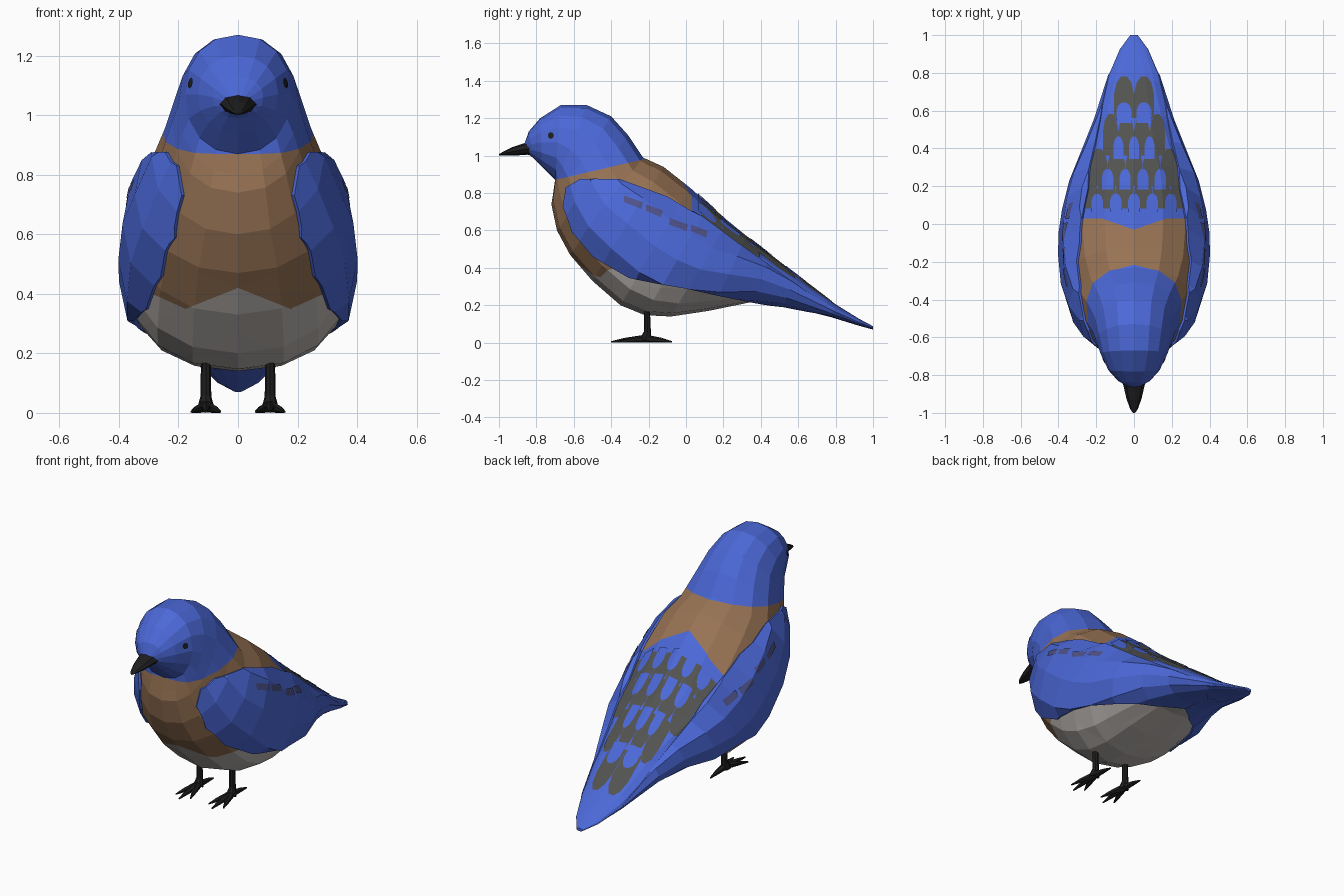
import bpy, bmesh, math
from mathutils import Vector

if "Cube" in bpy.data.objects:
    bpy.data.objects.remove(bpy.data.objects["Cube"])


def material(name, rgb):
    m = bpy.data.materials.new(name)
    m.diffuse_color = (*rgb, 1)
    m.use_nodes = True
    m.node_tree.nodes["Principled BSDF"].inputs["Base Color"].default_value = m.diffuse_color
    return m


BLUE = material("blue_plumage", (0.070, 0.138, 0.68))
BROWN = material("brown_breast", (0.31, 0.17, 0.088))
GREY = material("pale_grey_belly", (0.50, 0.465, 0.44))
DARK = material("dark_grey_feather", (0.085, 0.085, 0.08))
DUSK = material("dusky_wing_mark", (0.078, 0.085, 0.25))
BLACK = material("black", (0.013, 0.013, 0.013))


def make(name, bm, mats, mirror=False):
    me = bpy.data.meshes.new(name)
    bm.to_mesh(me)
    ob = bpy.data.objects.new(name, me)
    bpy.context.collection.objects.link(ob)
    for m in mats:
        me.materials.append(m)
    if mirror:
        mod = ob.modifiers.new("mirror", 'MIRROR')
        mod.use_mirror_merge = False
    return ob


def loft(rings, n, power=0.92):
    """Skin rings given as (top y, top z, bottom y, bottom z, half width)."""
    bm = bmesh.new()
    sp = lambda v: math.copysign(abs(v) ** power, v) if abs(v) > 1e-6 else 0.0
    loops = []
    for ty, tz, by, bz, w in rings:
        t, b = Vector((0, ty, tz)), Vector((0, by, bz))
        c, h = (t + b) / 2, (t - b) / 2
        loops.append([bm.verts.new(c + h * sp(math.cos(a)) + Vector((w * sp(math.sin(a)), 0, 0)))
                      for a in (2 * math.pi * i / n for i in range(n))])
    for p, q in zip(loops, loops[1:]):
        for i in range(n):
            j = (i + 1) % n
            bm.faces.new((p[i], p[j], q[j], q[i]))
    bm.faces.new(loops[0])
    bm.faces.new(loops[-1])
    bmesh.ops.recalc_face_normals(bm, faces=bm.faces)
    return bm


def geom(bm):
    return bm.verts[:] + bm.edges[:] + bm.faces[:]


def clip(src, poly, axis, lift=0.0):
    """Patch of src inside a convex outline, seen along +x or +z, lifted off the surface."""
    bm = src.copy()
    bm.normal_update()
    bmesh.ops.delete(bm, geom=[f for f in bm.faces if f.normal[axis] < 0.02 and
                               (axis == 2 or f.calc_center_median().x < 0.001)], context='FACES')
    to3 = (lambda p: Vector((0, p[0], p[1]))) if axis == 0 else (lambda p: Vector((p[0], p[1], 0)))
    pts = [to3(p) for p in poly]
    mid = sum(pts, Vector()) / len(pts)
    up = Vector((1, 0, 0)) if axis == 0 else Vector((0, 0, 1))
    for p, q in zip(pts, pts[1:] + pts[:1]):
        no = (q - p).cross(up).normalized()
        if no.dot(mid - p) > 0:
            no = -no
        bmesh.ops.bisect_plane(bm, geom=geom(bm), dist=1e-5, plane_co=p, plane_no=no, clear_outer=True)
    bm.normal_update()
    for v in bm.verts:
        v.co += v.normal * lift
    return bm


def join(parts):
    out = bmesh.new()
    for p in parts:
        me = bpy.data.meshes.new("temp")
        p.to_mesh(me)
        out.from_mesh(me)
        bpy.data.meshes.remove(me)
    return out


# Body, head and tail in one skin
body = loft([
    (-.865, 1.06, -.86, 1.02, .025), (-.84, 1.13, -.82, .99, .085), (-.78, 1.20, -.77, .94, .135),
    (-.67, 1.27, -.70, .87, .178), (-.53, 1.27, -.71, .80, .20), (-.40, 1.21, -.72, .74, .222),
    (-.31, 1.11, -.69, .60, .262), (-.23, .99, -.62, .47, .318), (-.12, .94, -.50, .33, .358),
    (.02, .83, -.35, .20, .372), (.12, .74, -.22, .147, .37), (.22, .65, -.08, .14, .352),
    (.32, .57, .12, .17, .315), (.45, .47, .34, .215, .25), (.58, .37, .52, .20, .198),
    (.80, .205, .77, .138, .135), (.93, .125, .92, .092, .075), (1, .088, 1, .07, .02)], 16)
plain = body.copy()

# Colour borders are cut into the body so that they run clean
for co, no in [((0, -.7, .87), (0, -.234, 1)), ((0, .47, 0), (0, 1, 0)), ((0, .03, 0), (0, 1, 0)),
               ((0, -.03, 0), (.35, -1, 0)), ((0, -.03, 0), (-.35, -1, 0)),
               ((0, 0, .42), (.4, 0, 1)), ((0, 0, .42), (-.4, 0, 1)),
               ((0, 0, .27), (.45, 0, -1)), ((0, 0, .27), (-.45, 0, -1))]:
    bmesh.ops.bisect_plane(body, geom=geom(body), dist=1e-5, plane_co=co, plane_no=Vector(no).normalized())
for f in body.faces:
    x, y, z = f.calc_center_median()
    x = abs(x)
    if z > .87 + .234 * (y + .7):
        f.material_index = 0
    elif z < max(.42 - .4 * x, .27 + .45 * x):
        f.material_index = 2 if y < .47 else 0
    else:
        f.material_index = 1 if y < min(-.03 + .35 * x, .03) else 0
make("body", body, [BLUE, BROWN, GREY])

# Folded wings: raised patches on the flanks, thin at the rim and towards the tail
wing = clip(plain, [(-.652, .73), (-.635, .83), (-.56, .875), (-.36, .87), (-.1, .775), (.03, .695),
                    (.85, .13), (.4, .215), (-.3, .35), (-.49, .46), (-.6, .59)], 0)
rise = {v.co.to_tuple(5): v.normal * (.012 if v.is_boundary else .03) for v in wing.verts}
new = bmesh.ops.extrude_face_region(wing, geom=wing.faces[:])["geom"]
for v in [g for g in new if isinstance(g, bmesh.types.BMVert)]:
    v.co += rise[v.co.to_tuple(5)] * min(1, max(.1, (.8 - v.co.y) / .5))
wing.normal_update()
make("wing", wing, [BLUE], True)

# Dusky marks on the wings
marks = []
for y, z, w in [(-.28, .75, .05), (-.17, .705, .045), (-.04, .63, .05), (.07, .595, .045)]:
    marks.append(clip(wing, [(y - w, z + .035), (y + w, z), (y + w * .8, z - .035), (y - w, z)], 0, .004))
make("wing_marks", join(marks), [DUSK], True)


# Scalloped back: dark bands of feathers with rounded blue tips laid over them
def feather(cx, y0, y1, w):
    h = y1 - y0
    return [(cx - w, y0), (cx + w, y0), (cx + w, y0 + h * .6), (cx + w * .75, y0 + h * .85), (cx + w * .3, y1),
            (cx - w * .3, y1), (cx - w * .75, y0 + h * .85), (cx - w, y0 + h * .6)]


dark, tips = [], []
for y0, y1, n, pitch in [(.08, .25, 6, .096), (.20, .395, 5, .092), (.36, .58, 4, .082), (.56, .78, 2, .105)]:
    for i in range(n):
        cx = (i - (n - 1) / 2) * pitch
        dark.append(clip(plain, feather(cx, y0, y1, pitch * .49), 2, .003))
        if n > 2 and i < n - 1:
            tips.append(clip(plain, feather(cx + pitch / 2, y0 - .02, y0 + .45 * (y1 - y0), pitch * .32), 2, .006))
for cx in (-.052, .052):
    tips.append(clip(plain, feather(cx, .53, .64, .04), 2, .006))
make("dark_back_feathers", join(dark), [DARK])
make("blue_feather_tips", join(tips), [BLUE])

# Eyes
eye = [(-.72 + .016 * math.cos(a), 1.107 + .018 * math.sin(a)) for a in (math.pi * k / 4 for k in range(8))]
make("eye", clip(plain, eye, 0, .006), [BLACK], True)

# Beak
make("beak", loft([(-.80, 1.075, -.79, 1.0, .08), (-.86, 1.068, -.85, 1.005, .056),
                   (-.93, 1.045, -.92, 1.0, .04), (-.98, 1.02, -.98, 1.0, .02),
                   (-1, 1.008, -1, 1.0, .006)], 8, 1.0), [BLACK])


# Legs and toes
def rod(bm, a, b, r1, r2, n=6):
    a, b = Vector(a), Vector(b)
    d = b - a
    m = d.to_track_quat('Z', 'Y').to_matrix().to_4x4()
    m.translation = (a + b) / 2
    bmesh.ops.create_cone(bm, cap_ends=True, segments=n, radius1=r1, radius2=r2, depth=d.length, matrix=m)


leg = bmesh.new()
rod(leg, (.108, -.205, .02), (.108, -.21, .2), .019, .016, 8)
rod(leg, (.108, -.22, .012), (.108, -.205, .06), .03, .017, 8)
for tx, ty in [(0, -.4), (-.048, -.36), (.048, -.36), (0, -.075)]:
    knee = (.108 + tx * .6, -.215 + (ty + .215) * .6, .013)
    rod(leg, (.108, -.215, .022), knee, .021, .013)
    rod(leg, knee, (.108 + tx, ty, .004), .013, .004)
for v in leg.verts:
    v.co.z = max(v.co.z, 0)
make("leg", leg, [BLACK], True)
